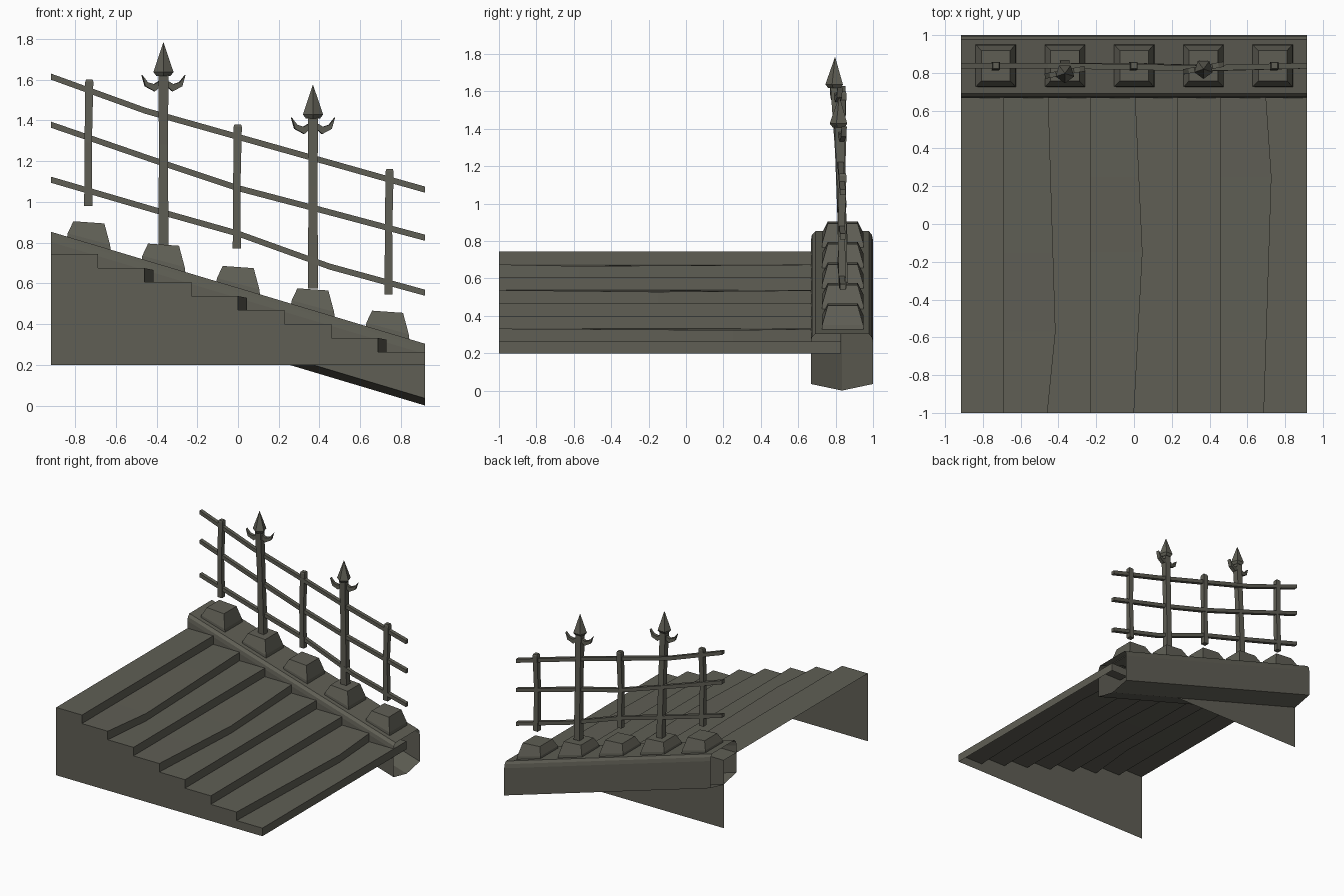
import bpy, bmesh, math
from mathutils import Vector, Matrix

if "Cube" in bpy.data.objects:
    bpy.data.objects.remove(bpy.data.objects["Cube"])

stone = bpy.data.materials.new("dark olive grey")
stone.diffuse_color = (0.115, 0.113, 0.09, 1)
stone.use_nodes = True
stone.node_tree.nodes["Principled BSDF"].inputs["Base Color"].default_value = stone.diffuse_color

X = 0.917           # half length
SLOPE = -0.2993     # fall of the kerb along x


def kerb_z(x):
    return 0.578 + SLOPE * x


def make(name, verts, faces, fix=True):
    me = bpy.data.meshes.new(name)
    me.from_pydata([tuple(v) for v in verts], [], faces)
    bm = bmesh.new()
    bm.from_mesh(me)
    if fix:
        bmesh.ops.recalc_face_normals(bm, faces=bm.faces)
    bm.to_mesh(me)
    bm.free()
    me.materials.append(stone)
    ob = bpy.data.objects.new(name, me)
    bpy.context.collection.objects.link(ob)
    return ob


def loft(name, rings, caps=True):
    """Skin a list of equal closed rings."""
    n = len(rings[0])
    verts = [v for r in rings for v in r]
    faces = [(k * n + i, k * n + (i + 1) % n, (k + 1) * n + (i + 1) % n, (k + 1) * n + i)
             for k in range(len(rings) - 1) for i in range(n)]
    if caps:
        faces += [tuple(range(n)), tuple(range(len(verts) - n, len(verts)))]
    return make(name, verts, faces)


def square(c, h, axis):
    """Square ring of half size h around c, across x (rails) or z (posts)."""
    c = Vector(c)
    out = []
    for a, b in ((-h, -h), (h, -h), (h, h), (-h, h)):
        out.append(c + (Vector((0, a, b)) if axis == 'x' else Vector((a, b, 0))))
    return out


# Stairs: folded sheet with some worn, bulging tread edges
worn = {1: (-0.57, 0.043), 3: (-0.15, 0.045), 5: None, 6: (0.25, 0.04)}
ys = [-1, -0.57, -0.15, 0.25, 0.83]
STEP, DROP, TOP = 2 * X / 8, 0.0686, 0.743


def bulge(i, y):
    if not worn.get(i):
        return 0
    p, d = worn[i]
    return d * ((y + 1) / (p + 1) if y < p else (0.83 - y) / (0.83 - p))


verts = []
for y in ys:
    verts.append((-X, y, TOP))
    for i in range(8):
        x, z = -X + (i + 1) * STEP, TOP - i * DROP
        b = bulge(i, y)
        verts.append((x + b, y, z - 0.2 * b))
        verts.append((x + b, y, z - DROP if i < 7 else 0.198))
n = 17
faces = [(k * n + i, k * n + i + 1, (k + 1) * n + i + 1, (k + 1) * n + i)
         for k in range(len(ys) - 1) for i in range(n - 1)]
# side walls close the two ends down to the flat lower edge
for k in (0, len(ys) - 1):
    verts.append((-X, ys[k], 0.198))
    faces.append(tuple(range(k * n, k * n + n)) + (len(verts) - 1,))
make("stairs", verts, faces)

# Sloping kerb: open-ended tube with bevelled top and keeled bottom
prof = [(0.668, -0.05), (0.673, -0.02), (0.692, 0), (0.978, 0), (0.994, -0.02), (1.0, -0.05),
        (1.0, -0.268), (0.834, -0.303), (0.668, -0.268)]
loft("kerb", [[(x, y, kerb_z(x) + z) for y, z in prof] for x in (-X, X)], caps=False)

# Tapered blocks on the kerb
for i in range(5):
    cx = -0.732 + i * 0.3665
    rings = []
    for hx, hy, up, tilt in ((0.108, 0.112, -0.008, SLOPE), (0.104, 0.11, 0.02, -0.27),
                             (0.076, 0.08, 0.102, -0.07)):
        rings.append([(cx + a * hx, 0.838 + b * hy, kerb_z(cx) + up + tilt * a * hx)
                      for a, b in ((-1, -1), (1, -1), (1, 1), (-1, 1))])
    loft(f"block_{i + 1}", rings)

# Short posts
for i, (x, z0, z1) in enumerate(((-0.732, 0.98, 1.6), (-0.003, 0.77, 1.38), (0.742, 0.545, 1.16))):
    zm = (z0 + z1) / 2
    loft(f"short_post_{i + 1}",
         [square((x - 0.003, 0.838, z0), 0.02, 'z'), square((x - 0.003, 0.83, zm), 0.018, 'z'),
          square((x + 0.002, 0.838, z1 - 0.012), 0.02, 'z'), square((x + 0.002, 0.838, z1), 0.016, 'z')])

# Spear posts: leaning shaft, pointed head and a pair of hooks
hook = [(0.015, -0.215), (0.045, -0.24), (0.092, -0.215), (0.108, -0.16),
        (0.08, -0.195), (0.048, -0.205), (0.015, -0.185)]
for i, (x, z0, tip, y0, y1) in enumerate(((-0.366, 0.78, 1.782, 0.84, 0.797),
                                          (0.368, 0.575, 1.573, 0.84, 0.82))):
    loft(f"spear_shaft_{i + 1}", [square((x, y0, z0), 0.025, 'z'),
                                  square((x, (y0 + y1) / 2, (z0 + tip) / 2), 0.022, 'z'),
                                  square((x, y1, tip - 0.15), 0.025, 'z')])
    rings = [[(x + r * math.sin(a), y1 - r * math.cos(a), tip + dz)
              for a in (k * math.tau / 5 for k in range(5))]
             for r, dz in ((0.036, -0.165), (0.052, -0.145), (0.001, 0))]
    loft(f"spear_head_{i + 1}", rings)
    turn = Matrix.Rotation(0.19, 3, 'Z')
    for side, tag in ((-1, "left"), (1, "right")):
        loft(f"spear_hook_{tag}_{i + 1}",
             [[Vector((x, y1 + 0.006, tip)) + turn @ Vector((side * hx, t, hz)) for hx, hz in hook]
              for t in (-0.014, 0.014)])

# Three bent rails
rails = {
    "top_rail": ((-X, 1.614), (-0.456, 1.447), (0.35, 1.22), (X, 1.06)),
    "middle_rail": ((-X, 1.378), (-0.4, 1.2), (0, 1.067), (0.35, 0.975), (X, 0.824)),
    "bottom_rail": ((-X, 1.108), (-0.38, 0.951), (0, 0.844), (0.45, 0.682), (X, 0.554)),
}
for name, pts in rails.items():
    loft(name, [square((x, 0.825 if 0.3 < x < 0.5 else 0.838, z), 0.015, 'x') for x, z in pts])
